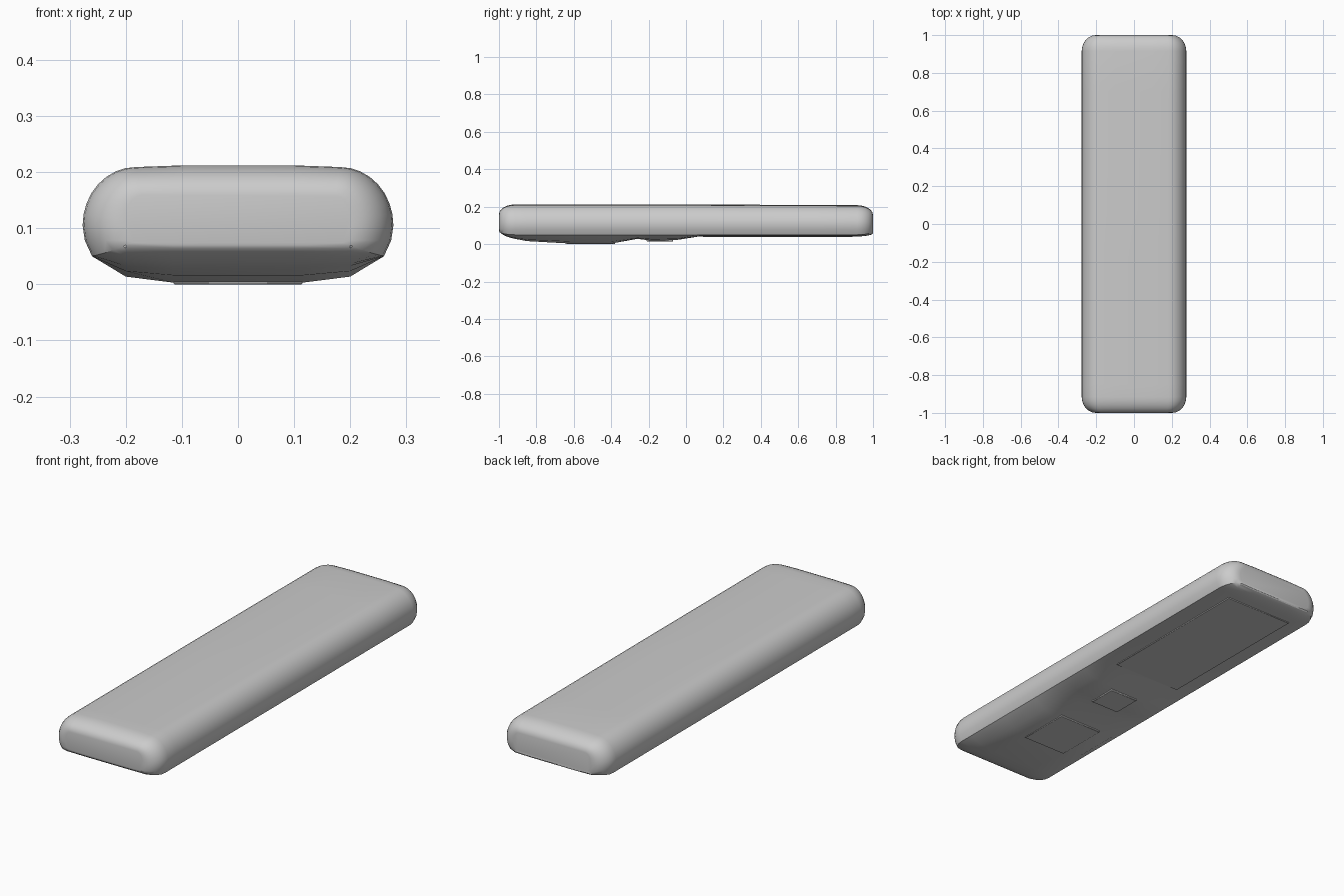
import bpy, bmesh, math

if "Cube" in bpy.data.objects:
    bpy.data.objects.remove(bpy.data.objects["Cube"])


def lerp_profile(pts, y):
    for (y0, z0), (y1, z1) in zip(pts, pts[1:]):
        if y <= y1:
            return z0 + (z1 - z0) * (y - y0) / (y1 - y0)
    return pts[-1][1]


# underside height along the length: deep grip bulge in front, flat behind
BELLY = [(-1, .052), (-.95, .035), (-.85, .016), (-.62, .003), (-.4, .003),
         (-.26, .028), (-.18, .018), (-.05, .022), (.07, .041), (1, .041)]
END_R = 0.085


def section(y):
    """Closed cross-section: flat top, rounded sides, shallow underside."""
    d = max(0, (abs(y) - (1 - END_R)) / END_R)
    k = 1 - math.sqrt(max(0, 1 - d * d))          # 0 in the middle, 1 at the tips
    top = .209 - .004 * y * (y > 0) - .05 * k
    low = lerp_profile(BELLY, y) + .018 * k
    side_low = max(.046 + .02 * k, low)
    mid = .105
    hw = .277 - .075 * k
    flat = .182 - .01 * k
    right = [(.115, low), (.2, low * .75 + side_low * .25), (hw - .017, side_low + .004), (hw - .004, .078)]
    for i in range(9):                             # rounded upper side
        a = math.radians(90 * i / 8)
        right.append((flat + (hw - flat) * math.cos(a), mid + (top - mid) * math.sin(a)))
    right.append((.1, top + .003 * (1 - k)))
    return right + [(-x, z) for x, z in reversed(right)]


# stations: rounded ends plus every break in the underside
ends = [1 - END_R + END_R * math.sin(math.radians(a)) for a in (0, 15, 30, 45, 60, 75, 90)]
stations = sorted(set([-e for e in ends] + ends + [p[0] for p in BELLY[2:-1]] + [.4, .7]))

# body shell
bm = bmesh.new()
rings = [[bm.verts.new((x, y, z)) for x, z in section(y)] for y in stations]
n = len(rings[0])
for r0, r1 in zip(rings, rings[1:]):
    for i in range(n):
        j = (i + 1) % n
        bm.faces.new((r0[i], r0[j], r1[j], r1[i]))
bm.faces.new(rings[0])
bm.faces.new(rings[-1])
bmesh.ops.recalc_face_normals(bm, faces=bm.faces)
mesh = bpy.data.meshes.new("body")
bm.to_mesh(mesh)
bm.free()
body = bpy.data.objects.new("body", mesh)
bpy.context.collection.objects.link(body)


def plate(name, loc, size, tilt=0):
    bpy.ops.mesh.primitive_cube_add(size=1, location=loc, rotation=(tilt, 0, 0))
    ob = bpy.context.object
    ob.name = name
    ob.scale = size
    bpy.ops.object.transform_apply(location=False, rotation=False, scale=True)
    bev = ob.modifiers.new("edge", 'BEVEL')
    bev.width = .002
    return ob


# thin panels on the underside
plate("grip_pad", (0, -.51, .0055), (.23, .26, .011))
plate("square_pad", (0, -.14, .021), (.15, .14, .014))
plate("rear_cover", (0, .49, .042), (.36, .8, .008))

for ob in bpy.data.objects:
    bpy.ops.object.select_all(action='DESELECT')
    ob.select_set(True)
    bpy.context.view_layer.objects.active = ob
    bpy.ops.object.shade_smooth_by_angle(angle=math.radians(30))
